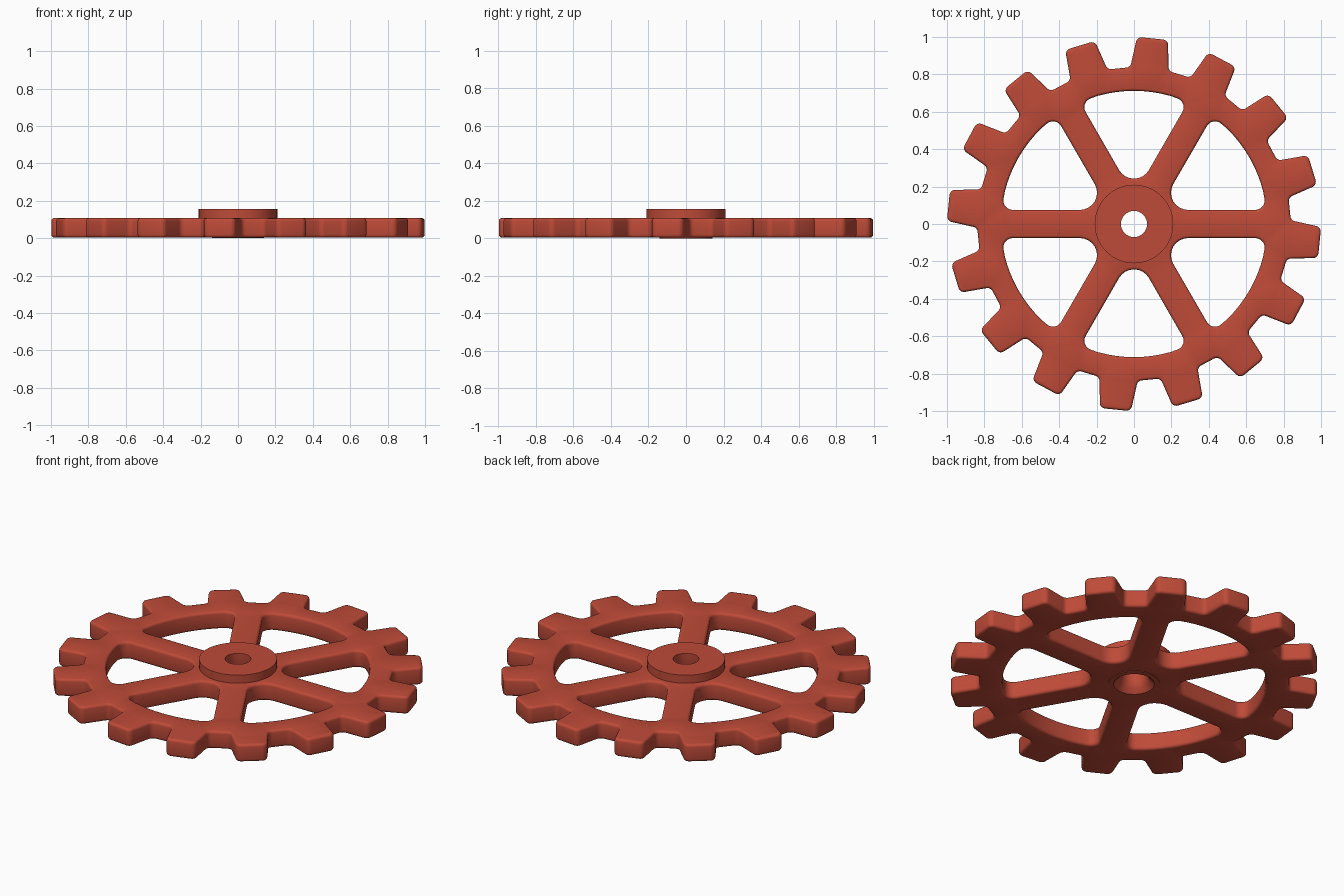
import bpy, bmesh
from math import sin, cos, tan, pi, radians
from mathutils import Vector

cube = bpy.data.objects.get("Cube")
if cube:
    bpy.data.objects.remove(cube, do_unlink=True)

red = bpy.data.materials.new("brick red")
red.use_nodes = True
red.diffuse_color = (0.52, 0.07, 0.04, 1)
red.node_tree.nodes["Principled BSDF"].inputs["Base Color"].default_value = red.diffuse_color

TEETH, SPOKES = 16, 6
BOTTOM, TOP, BEVEL = 0.003, 0.107, 0.016


def polar(r, a):
    return Vector((r * cos(a), r * sin(a)))


def turn(p, a):
    return Vector((p[0] * cos(a) - p[1] * sin(a), p[0] * sin(a) + p[1] * cos(a)))


def rounded(corners, steps=5):
    """Closed outline from (point, radius) pairs, with an arc at each rounded corner."""
    out = []
    for i, (p, r) in enumerate(corners):
        if r == 0:
            out.append(p)
            continue
        a = (corners[i - 1][0] - p).normalized()
        b = (corners[(i + 1) % len(corners)][0] - p).normalized()
        half = a.angle(b) / 2
        centre = p + (a + b).normalized() * (r / sin(half))
        start = p + a * (r / tan(half)) - centre
        sweep = pi - 2 * half
        if a.x * b.y - a.y * b.x > 0:
            sweep = -sweep
        out += [centre + turn(start, sweep * k / steps) for k in range(steps + 1)]
    return out


def grow(loop, d):
    """Push a counter-clockwise outline outwards by d."""
    out = []
    for i, p in enumerate(loop):
        t1 = (p - loop[i - 1]).normalized()
        t2 = (loop[(i + 1) % len(loop)] - p).normalized()
        t = (t1 + t2).normalized()
        out.append(p + Vector((t.y, -t.x)) * d / max(t.dot(t1), 0.5))
    return out


def finish(name, bm, angle):
    bmesh.ops.recalc_face_normals(bm, faces=bm.faces)
    mesh = bpy.data.meshes.new(name)
    bm.to_mesh(mesh)
    bm.free()
    mesh.materials.append(red)
    ob = bpy.data.objects.new(name, mesh)
    bpy.context.collection.objects.link(ob)
    bpy.ops.object.select_all(action='DESELECT')
    ob.select_set(True)
    bpy.context.view_layer.objects.active = ob
    bpy.ops.object.shade_smooth_by_angle(angle=radians(angle))
    return ob


# Toothed rim outline: tapered teeth with rounded tips and roots
rim = []
for i in range(TEETH):
    a = radians(16.8) + 2 * pi * i / TEETH
    for x, y, r in ((0.832, -0.103, 0.03), (0.997, -0.083, 0.03),
                    (0.997, 0.083, 0.03), (0.832, 0.103, 0.03)):
        rim.append((turn((x, y), a), r))
loops = [(rounded(rim), -1)]

# Windows between the spokes: wide rounded wedges
HALF_SPOKE, R_OUT = 0.075, 0.712
apex = HALF_SPOKE / sin(pi / SPOKES)
for i in range(SPOKES):
    a = 2 * pi * (i + 0.5) / SPOKES
    wedge = [(polar(apex, a), 0.092)]
    for deg in (-23.9, -16, -12, -8, -4, 0, 4, 8, 12, 16, 23.9):
        wedge.append((polar(R_OUT, a + radians(deg)), 0.05 if abs(deg) > 20 else 0))
    loops.append((rounded(wedge, 8), 1))

# Seat for the hub
loops.append(([polar(0.13, 2 * pi * k / 32) for k in range(32)], 0))

# Wheel plate: stacked outlines with rounded edges, filled above and below
arc = [(BEVEL * (1 - cos(t)), BEVEL * (1 - sin(t))) for t in (0, pi / 6, pi / 3, pi / 2)]
levels = [(BOTTOM + h, d) for d, h in reversed(arc)] + [(TOP - h, d) for d, h in arc]
levels = [(z, d if z < 0.05 else d * 0.8) for z, d in levels]
bm = bmesh.new()
caps = {0: [], len(levels) - 1: []}
for loop, sign in loops:
    previous = None
    for n, (z, d) in enumerate(levels):
        ring = [bm.verts.new((p.x, p.y, z)) for p in grow(loop, sign * d)]
        size = len(ring)
        if previous:
            for k in range(size):
                j = (k + 1) % size
                bm.faces.new((previous[k], previous[j], ring[j], ring[k]))
        if n in caps:
            caps[n].append(ring)
        previous = ring
for rings in caps.values():
    edges = []
    for ring in rings:
        for k, v in enumerate(ring):
            w = ring[k - 1]
            edges.append(bm.edges.get((v, w)) or bm.edges.new((v, w)))
    bmesh.ops.triangle_fill(bm, use_beauty=True, edges=edges, normal=(0, 0, 1))
finish("spoked_gear_wheel", bm, 40)

# Hub: raised collar with a bore that flares underneath
bm = bmesh.new()
profile = [(0.14, 0.0), (0.11, 0.0), (0.085, 0.025), (0.07, 0.055), (0.07, 0.155),
           (0.21, 0.155), (0.21, 0.095), (0.14, 0.095)]
rings = [[bm.verts.new((*polar(r, 2 * pi * k / 64), z)) for k in range(64)] for r, z in profile]
for n, ring in enumerate(rings):
    for k in range(64):
        bm.faces.new((rings[n - 1][k - 1], rings[n - 1][k], ring[k], ring[k - 1]))
finish("hub_collar", bm, 35)
